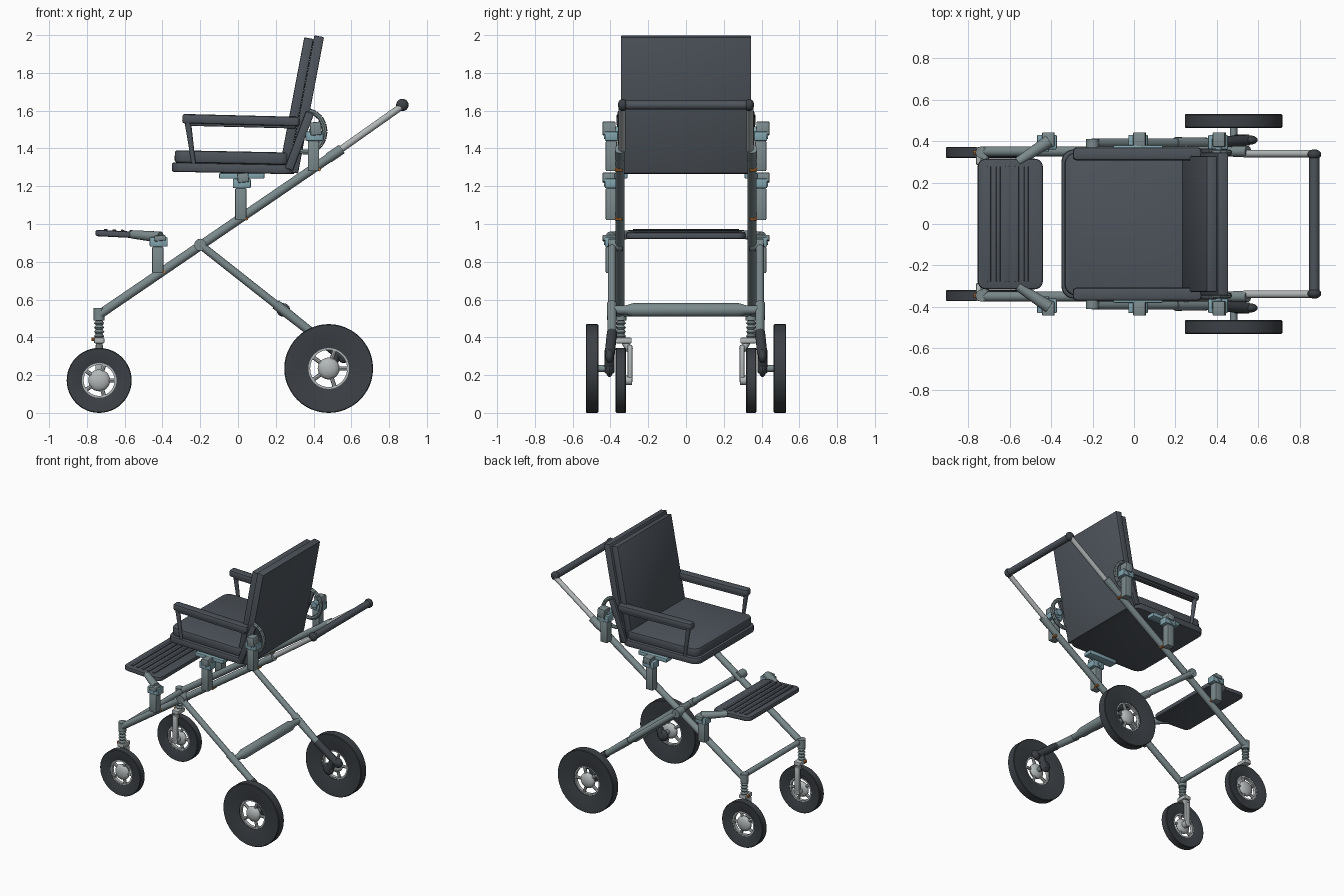
import bpy, bmesh, math
from mathutils import Vector, Matrix

cube = bpy.data.objects.get("Cube")
if cube:
    bpy.data.objects.remove(cube, do_unlink=True)


def material(name, *rgb):
    m = bpy.data.materials.new(name)
    m.use_nodes = True
    m.diffuse_color = (*rgb, 1)
    m.node_tree.nodes["Principled BSDF"].inputs["Base Color"].default_value = (*rgb, 1)
    return m


PAD = material("slate padding", 0.075, 0.088, 0.105)
TYRE = material("dark rubber", 0.045, 0.052, 0.06)
FRAME = material("grey green metal", 0.2, 0.255, 0.265)
CLAMP = material("teal clamp", 0.22, 0.37, 0.42)
LIGHT = material("pale metal", 0.45, 0.48, 0.48)
BOLT = material("orange bolt", 0.6, 0.2, 0.04)


def finish(name, bm, mat):
    bmesh.ops.recalc_face_normals(bm, faces=bm.faces)
    me = bpy.data.meshes.new(name)
    bm.to_mesh(me)
    bm.free()
    me.materials.append(mat)
    me.shade_smooth()
    me.set_sharp_from_angle(angle=math.radians(32))
    ob = bpy.data.objects.new(name, me)
    bpy.context.collection.objects.link(ob)
    return ob


def slab(name, centre, size, mat, tilt=0, corner=0, soft=0.006, turn=0):
    """Box with rounded plan corners and softened edges; tilt about y, turn about z."""
    bm = bmesh.new()
    bmesh.ops.create_cube(bm, size=1)
    bmesh.ops.scale(bm, vec=size, verts=bm.verts)
    if corner:
        upright = [e for e in bm.edges if abs(e.verts[0].co.z - e.verts[1].co.z) > 1e-4]
        bmesh.ops.bevel(bm, geom=upright, offset=corner, segments=5, profile=0.5, affect='EDGES')
    if soft:
        sharp = [e for e in bm.edges if e.calc_face_angle(0) > 0.6]
        bmesh.ops.bevel(bm, geom=sharp, offset=soft, segments=2, profile=0.5, affect='EDGES')
    bm.transform(Matrix.Translation(centre) @ Matrix.Rotation(turn, 4, 'Z') @ Matrix.Rotation(tilt, 4, 'Y'))
    return finish(name, bm, mat)


def lathe(name, profile, start, direction, mat, closed=False, steps=24):
    """Spin (distance, radius) pairs about an axis."""
    bm = bmesh.new()
    vs = [bm.verts.new((r, 0, d)) for d, r in profile]
    pairs = list(zip(vs, vs[1:])) + ([(vs[-1], vs[0])] if closed else [])
    edges = [bm.edges.new(p) for p in pairs]
    bmesh.ops.spin(bm, geom=vs + edges, cent=(0, 0, 0), axis=(0, 0, 1),
                   angle=math.tau, steps=steps)
    bmesh.ops.remove_doubles(bm, verts=bm.verts, dist=1e-5)
    q = Vector(direction).to_track_quat('Z', 'Y').to_matrix().to_4x4()
    bm.transform(Matrix.Translation(start) @ q)
    return finish(name, bm, mat)


def rod(name, a, b, r, mat, r2=None, steps=16):
    d = Vector(b) - Vector(a)
    end = r if r2 is None else r2
    return lathe(name, [(0, 0), (0, r), (d.length, end), (d.length, 0)], a, d, mat, steps=steps)


def ball(name, c, r, mat, depth=None, axis=(0, 1, 0)):
    depth = depth or r
    pts = [(-depth * math.cos(i * math.pi / 10), r * math.sin(i * math.pi / 10)) for i in range(11)]
    return lathe(name, pts, c, axis, mat)


def wheel(name, x, y, r, hole, half):
    """Dished tyre, pale rim, hub and five spokes on a y axle."""
    c, axis = Vector((x, y, r)), (0, 1, 0)
    lathe(name + "_tyre", [(-half, r - .004), (-half + .004, r), (half - .004, r), (half, r - .004),
                           (half * .9, r * .75), (half * .5, hole), (-half * .5, hole),
                           (-half * .9, r * .75)], c, axis, TYRE, True, 48)
    lathe(name + "_rim", [(-.012, hole + .003), (.012, hole + .003), (.012, hole - .01),
                          (-.012, hole - .01)], c, axis, LIGHT, True, 40)
    ball(name + "_hub", c, .058, LIGHT, half * .95)
    for k in range(5):
        a = math.tau * k / 5
        rod(name + "_spoke", c, c + Vector((math.cos(a), 0, math.sin(a))) * hole, .011, LIGHT, steps=8)


def clamp(side, s, x, z, height, head):
    """Upright post on the side tube with a teal jaw on top."""
    y = s * .395
    slab(side + "clamp_post", (x, y, z + height / 2), (.06, .06, height), FRAME)
    slab(side + "clamp_jaw", (x + .005, y, z + height + .025), (.095, .07, .05), CLAMP)
    slab(side + "clamp_lever", (x + .012, y + s * .012, z + height + head / 2 + .03),
         (.06, .07, head), FRAME, tilt=-.1)
    rod(side + "clamp_pivot", (x, y - s * .045, z + height + .025), (x, y + s * .04, z + height + .025), .016, CLAMP)
    rod(side + "clamp_bolt", (x + .03, s * .335, z + .008), (x + .03, s * .375, z + .008), .009, BOLT, steps=8)


for side, s in (("left_", 1), ("right_", -1)):
    # Sloping side tube with telescoping handle
    y = s * .35
    rod(side + "side_tube", (-.735, y, .52), (.54, y, 1.39), .024, FRAME)
    rod(side + "tube_collar", (.48, y, 1.35), (.55, y, 1.397), .027, FRAME)
    rod(side + "handle_tube", (.53, y * .97, 1.385), (.87, y * .97, 1.625), .018, LIGHT)
    ball(side + "handle_knob", (.87, s * .335, 1.63), .033, TYRE, .025)

    # Rear leg with its joint to the side tube
    yr = s * .392
    rod(side + "leg_pivot", (-.2, s * .335, .89), (-.2, s * .41, .89), .032, FRAME)
    rod(side + "rear_leg", (-.2, yr, .89), (.44, yr, .385), .021, FRAME)
    rod(side + "leg_sleeve", (.2, yr, .575), (.4, yr, .417), .027, FRAME, .023)
    rod(side + "suspension_arm", (.39, yr, .425), (.55, s * .405, .30), .027, TYRE)
    rod(side + "axle_arm", (.53, s * .405, .33), (.48, s * .405, .215), .026, TYRE)
    ball(side + "axle_boss", (.48, s * .405, .235), .045, TYRE, .022)
    ball(side + "damper_end", (.56, s * .405, .30), .036, TYRE, .022)
    rod(side + "rear_axle", (.48, s * .40, .235), (.48, s * .5, .235), .018, FRAME)
    wheel(side + "rear_wheel", .48, s * .497, .235, .108, .033)

    # Front suspension column and one-sided fork
    yf = s * .345
    rod(side + "column_top", (-.735, yf, .49), (-.735, yf, .555), .029, FRAME)
    coil = [(i * .0115, .027 if i % 2 else .018) for i in range(10)]
    lathe(side + "spring", coil, (-.735, yf, .395), (0, 0, 1), FRAME)
    slab(side + "fork_crown", (-.735, s * .33, .383), (.055, .085, .03), LIGHT)
    rod(side + "crown_bolt", (-.775, yf, .39), (-.74, yf, .39), .01, BOLT, steps=8)
    rod(side + "fork_neck", (-.735, s * .325, .375), (-.735, s * .297, .33), .018, LIGHT)
    slab(side + "fork_arm", (-.735, s * .297, .26), (.04, .026, .2), LIGHT)
    rod(side + "front_axle", (-.735, s * .285, .172), (-.735, yf, .172), .025, LIGHT)
    wheel(side + "front_wheel", -.735, yf, .172, .092, .027)

    # Clamps along the tube
    clamp(side + "back_", s, .4, 1.28, .16, .07)
    clamp(side + "seat_", s, .015, 1.02, .17, .05)
    clamp(side + "foot_", s, -.425, .74, .14, .03)

    # Seat bracket, reclining quadrant and side plate
    slab(side + "seat_bracket", (.02, s * .345, 1.255), (.24, .07, .03), CLAMP)
    arc = [Vector((.36 + .1 * math.cos(a), s * .345, 1.49 + .11 * math.sin(a)))
           for a in [math.radians(-120 + 20 * k) for k in range(11)]]
    for a, b in zip(arc, arc[1:]):
        rod(side + "recline_arc", a, b, .014, FRAME, steps=8)
    slab(side + "recline_plate", (.325, s * .352, 1.44), (.045, .022, .32), PAD, tilt=.36)
    rod(side + "recline_pivot", (.4, s * .34, 1.49), (.4, s * .41, 1.49), .025, CLAMP)

    # Armrest and its post
    slab(side + "armrest", (.015, s * .338, 1.55), (.62, .062, .05), PAD, tilt=.025, corner=.018, soft=.012)
    slab(side + "armrest_base", (.02, s * .338, 1.525), (.57, .04, .025), PAD, tilt=.025)
    rod(side + "armrest_post", (-.265, s * .348, 1.535), (-.235, s * .348, 1.32), .017, PAD, .011)

    # Footrest arm
    rod(side + "footrest_arm", (-.41, s * .40, .93), (-.56, s * .30, .945), .03, FRAME, .022)

# Cross members
rod("handle_bar", (.87, -.33, 1.63), (.87, .33, 1.63), .025, PAD)
rod("front_crossbar", (-.72, -.35, .53), (-.72, .35, .53), .02, FRAME)
lathe("rear_crossbar", [(0, 0), (0, .022), (.06, .024), (.1, .036), (.66, .036), (.7, .024),
                        (.76, .022), (.76, 0)], (.24, -.38, .545), (0, 1, 0), FRAME)

# Seat and backrest
slab("seat_base", (-.025, 0, 1.295), (.65, .72, .05), PAD, tilt=.02, corner=.06, soft=.01)
slab("seat_cushion", (-.03, 0, 1.352), (.61, .69, .065), PAD, tilt=.02, corner=.055, soft=.012)
slab("back_cushion", (.31, 0, 1.64), (.05, .655, .7), PAD, tilt=.188)
slab("back_panel", (.361, 0, 1.633), (.052, .69, .735), PAD, tilt=.188)

# Footrest with raised grip ribs
slab("footrest", (-.597, 0, .945), (.315, .63, .034), PAD, tilt=.05, corner=.04, soft=.01)
for k in range(5):
    x = -.7 + k * .045
    slab("footrest_rib", (x, 0, .963 - .05 * (x + .597)), (.02, .56, .012), PAD, tilt=.05, soft=.004)
